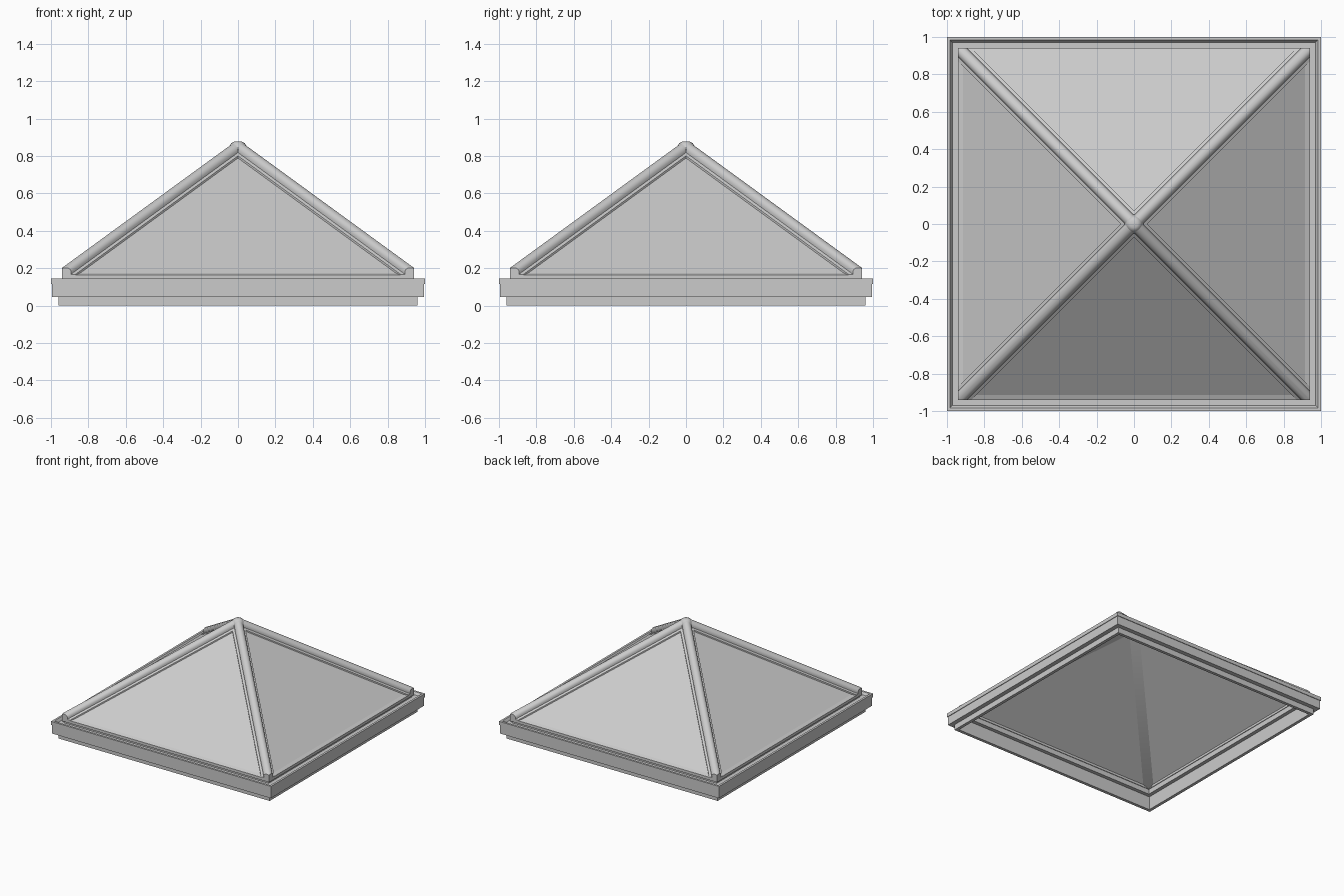
import bpy, bmesh, math
from mathutils import Matrix, Vector

cube = bpy.data.objects.get("Cube")
if cube:
    bpy.data.objects.remove(cube)

GREY = (0.6, 0.6, 0.6, 1)
grey = bpy.data.materials.new("light grey")
grey.use_nodes = True
grey.diffuse_color = GREY
grey.node_tree.nodes["Principled BSDF"].inputs["Base Color"].default_value = GREY

APEX, EAVE, HALF = 0.84, 0.155, 0.94
SLOPE = (APEX - EAVE) / HALF


def finish(name, bm, smooth=False):
    bmesh.ops.recalc_face_normals(bm, faces=bm.faces[:])
    mesh = bpy.data.meshes.new(name)
    bm.to_mesh(mesh)
    bm.free()
    mesh.materials.append(grey)
    ob = bpy.data.objects.new(name, mesh)
    bpy.context.collection.objects.link(ob)
    if smooth:
        bpy.ops.object.select_all(action='DESELECT')
        ob.select_set(True)
        bpy.context.view_layer.objects.active = ob
        bpy.ops.object.shade_smooth_by_angle(angle=math.radians(35))


def loft(bm, rings, caps=False):
    """Join closed rings of points with quads."""
    vs = [[bm.verts.new(p) for p in ring] for ring in rings]
    pairs = list(zip(vs, vs[1:])) if caps else list(zip(vs, vs[1:] + vs[:1]))
    for a, b in pairs:
        n = len(a)
        for i in range(n):
            j = (i + 1) % n
            bm.faces.new((a[i], a[j], b[j], b[i]))
    if caps:
        bm.faces.new(vs[0])
        bm.faces.new(vs[-1])


def square_frame(name, profile):
    """Sweep a closed (half width, height) profile round a mitred square."""
    bm = bmesh.new()
    corners = ((-1, -1), (1, -1), (1, 1), (-1, 1))
    loft(bm, [[(cx * r, cy * r, z) for r, z in profile] for cx, cy in corners])
    finish(name, bm)


# Base curb with drip step, top lip, gutter and inner ledge
square_frame("curb_frame", [
    (0.96, 0), (0.96, 0.045), (0.995, 0.045), (0.995, 0.115), (1, 0.115),
    (1, 0.145), (0.983, 0.145), (0.97, 0.125), (0.93, 0.125), (0.93, 0.15),
    (0.905, 0.15), (0.905, 0.11), (0.935, 0.11), (0.935, 0)])

# Rail under the edges of the panes
square_frame("eave_rail", [
    (HALF, EAVE - 0.005), (HALF, EAVE + 0.008), (0.9, EAVE + 0.025), (0.9, EAVE - 0.005)])

# Four sloping panes
for i, side in enumerate(("front", "left", "back", "right")):
    bm = bmesh.new()
    tri = [Vector((-HALF, -HALF, EAVE)), Vector((HALF, -HALF, EAVE)), Vector((0, 0, APEX))]
    turn = Matrix.Rotation(i * math.pi / 2, 3, 'Z')
    loft(bm, [[turn @ p for p in tri],
              [turn @ p - Vector((0, 0, 0.015)) for p in tri]], caps=True)
    finish(side + "_pane", bm)

# Hip bars: rounded cap with side flanges that lie on the panes
R, WING, DROP = 0.034, 0.05, 0.46
arc = [(R * math.cos(a), R * math.sin(a)) for a in
       [math.radians(-15 + 21 * k) for k in range(11)]]
section = [(WING, 0.006 - DROP * WING)] + arc + [
    (-WING, 0.006 - DROP * WING), (-WING, -0.012 - DROP * WING),
    (-0.03, -0.035), (0.03, -0.035), (WING, -0.012 - DROP * WING)]
for sx, sy, side in ((1, -1, "front_left"), (1, 1, "back_left"),
                     (-1, 1, "back_right"), (-1, -1, "front_right")):
    bm = bmesh.new()
    along = Vector((sx, sy, -SLOPE)).normalized()
    across = along.cross(Vector((0, 0, 1))).normalized()
    up = across.cross(along)
    top = Vector((0, 0, APEX + 0.005))
    end = top + Vector((sx, sy, -SLOPE))
    loft(bm, [[c + across * u + up * v for u, v in section] for c in (top, end)], caps=True)
    # Trim the foot square with the eaves
    for co, no in (((sx * HALF, 0, 0), (sx, 0, 0)), ((0, sy * HALF, 0), (0, sy, 0)),
                   ((0, 0, EAVE - 0.003), (0, 0, -1))):
        cut = bmesh.ops.bisect_plane(bm, geom=bm.verts[:] + bm.edges[:] + bm.faces[:],
                                     plane_co=co, plane_no=no, clear_outer=True)
        rim = [e for e in cut["geom_cut"] if isinstance(e, bmesh.types.BMEdge)]
        bmesh.ops.holes_fill(bm, edges=rim, sides=0)
    finish(side + "_hip_bar", bm, smooth=True)

# Rounded cap where the hips meet
bm = bmesh.new()
rings = [(0.05, 0.825), (0.046, 0.848), (0.036, 0.868), (0.02, 0.877)]
loft(bm, [[(r * math.cos(a), r * math.sin(a), z) for a in
           [k * math.tau / 24 for k in range(24)]] for r, z in rings], caps=True)
finish("apex_cap", bm, smooth=True)
